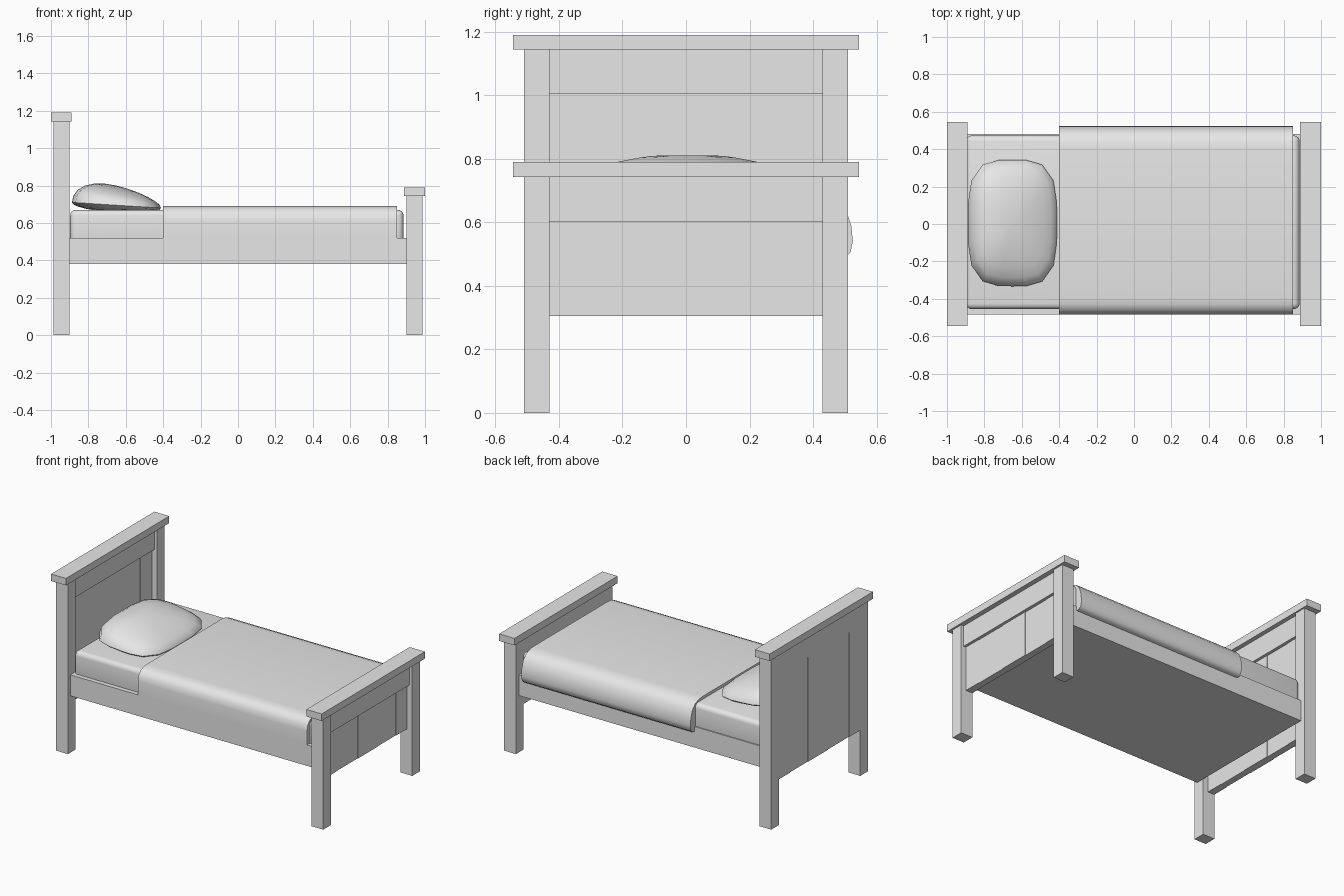
import bpy, bmesh, math

cube = bpy.data.objects.get("Cube")
if cube:
    bpy.data.objects.remove(cube, do_unlink=True)

grey = bpy.data.materials.new("light_grey")
grey.use_nodes = True
grey.diffuse_color = (0.8, 0.8, 0.8, 1)
grey.node_tree.nodes["Principled BSDF"].inputs["Base Color"].default_value = (0.8, 0.8, 0.8, 1)


def finish(name, bm, smooth=False):
    bmesh.ops.recalc_face_normals(bm, faces=bm.faces)
    mesh = bpy.data.meshes.new(name)
    bm.to_mesh(mesh)
    bm.free()
    mesh.materials.append(grey)
    obj = bpy.data.objects.new(name, mesh)
    bpy.context.collection.objects.link(obj)
    if smooth:
        bpy.ops.object.select_all(action='DESELECT')
        obj.select_set(True)
        bpy.context.view_layer.objects.active = obj
        bpy.ops.object.shade_smooth_by_angle(angle=math.radians(40))
    return obj


def box(name, xs, ys, zs, bevel=0):
    bm = bmesh.new()
    bmesh.ops.create_cube(bm, size=1)
    for v in bm.verts:
        for i, (lo, hi) in enumerate((xs, ys, zs)):
            v.co[i] = lo if v.co[i] < 0 else hi
    if bevel:
        bmesh.ops.bevel(bm, geom=bm.edges[:], offset=bevel, segments=4,
                        profile=0.5, affect='EDGES')
    return finish(name, bm, bevel > 0)


# Headboard and footboard: posts, cap, top rail and planks
seams = (-0.43, -0.315, -0.09, 0.12, 0.31, 0.43)


def end_board(name, x, cap_x, top):
    for side, ys in (("right", (-0.51, -0.43)), ("left", (0.43, 0.51))):
        box(f"{name}_{side}_post", (x, x + 0.087), ys, (0, top))
    box(f"{name}_cap", cap_x, (-0.545, 0.545), (top, top + 0.047))
    box(f"{name}_top_rail", (x, x + 0.068), (-0.43, 0.43), (top - 0.14, top))
    for i, ys in enumerate(zip(seams, seams[1:])):
        step = 0.003 * (i % 2)
        box(f"{name}_plank_{i + 1}", (x + step, x + 0.05 - step), ys, (0.305, top - 0.14))


end_board("headboard", -0.987, (-1, -0.89), 1.143)
end_board("footboard", 0.9, (0.887, 1), 0.743)

# Base and mattress
box("bed_base", (-0.9, 0.9), (-0.485, 0.48), (0.38, 0.52))
box("mattress", (-0.897, 0.885), (-0.455, 0.473), (0.48, 0.67), 0.03)

# Blanket: cross-section swept along the bed, hanging over the left side
section = [(-0.485, 0.52), (-0.485, 0.61), (-0.479, 0.645), (-0.46, 0.672),
           (-0.43, 0.686), (-0.39, 0.69), (0.4, 0.69), (0.44, 0.685),
           (0.475, 0.67), (0.503, 0.64), (0.52, 0.59), (0.525, 0.54),
           (0.518, 0.505), (0.5, 0.49), (0.47, 0.49), (0.47, 0.52)]
bm = bmesh.new()
face = bm.faces.new([bm.verts.new((-0.4, y, z)) for y, z in section])
swept = bmesh.ops.extrude_face_region(bm, geom=[face], use_keep_orig=True)
for v in swept["geom"]:
    if isinstance(v, bmesh.types.BMVert):
        v.co.x = 0.85
finish("blanket", bm, True)

# Pillow: squared-off sphere, fuller toward the headboard and flat below
bm = bmesh.new()
bmesh.ops.create_uvsphere(bm, u_segments=20, v_segments=12, radius=1)
for v in bm.verts:
    r = math.hypot(v.co.x, v.co.y)
    c, s = (v.co.x / r, v.co.y / r) if r > 1e-5 else (1, 0)
    r /= (abs(c) ** 3.5 + abs(s) ** 3.5) ** (1 / 3.5)
    u, w, h = r * c, r * s, v.co.z
    z = 0.695 - 0.015 * u + h * (0.105 - 0.04 * u if h > 0 else 0.04)
    v.co = (-0.65 + 0.238 * u, 0.005 + 0.338 * w, max(z, 0.667))
finish("pillow", bm, True)
